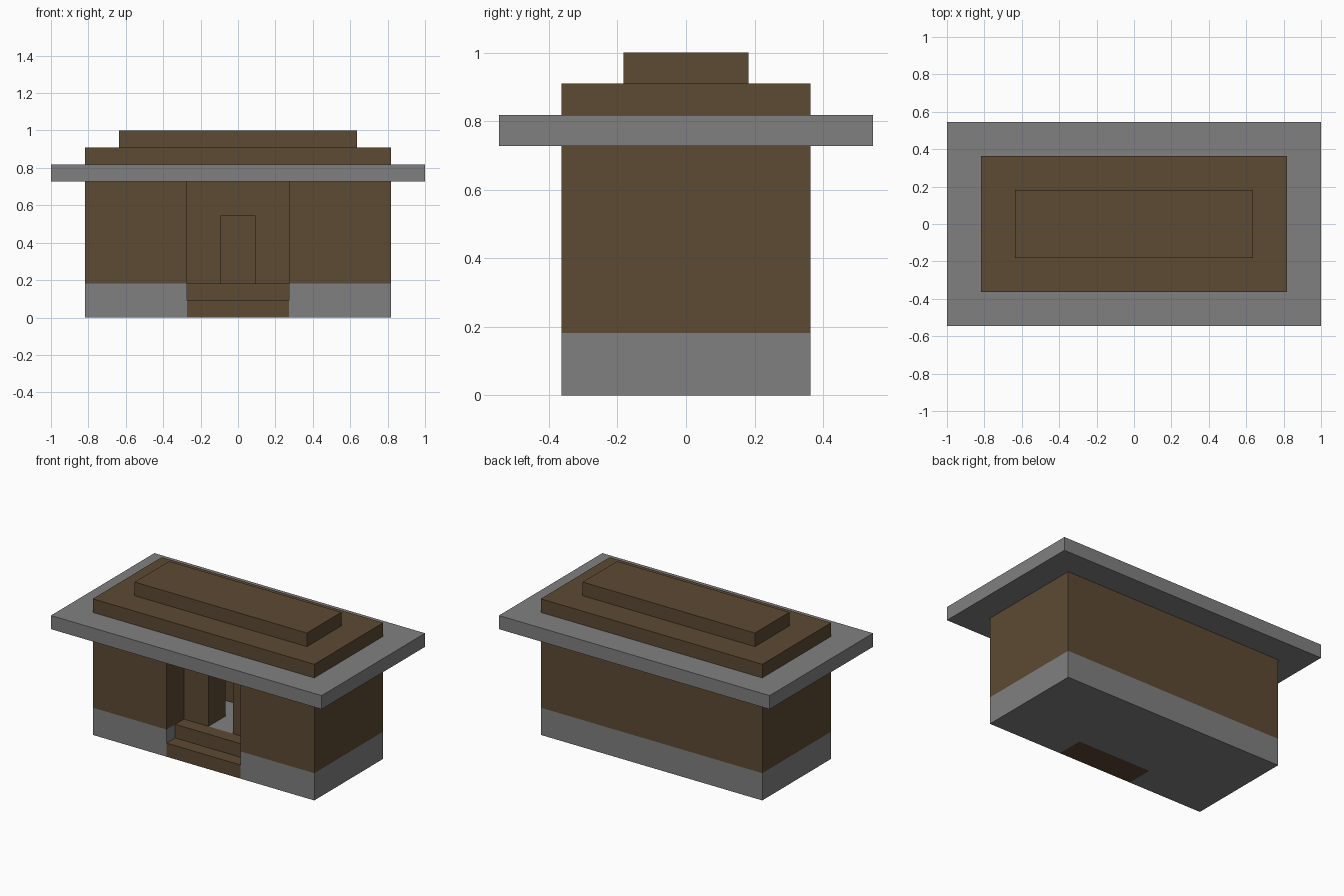
import bpy, bmesh

if "Cube" in bpy.data.objects:
    bpy.data.objects.remove(bpy.data.objects["Cube"])

U = 2 / 11  # one building block


def material(name, rgb):
    m = bpy.data.materials.new(name)
    m.diffuse_color = (*rgb, 1)
    m.use_nodes = True
    m.node_tree.nodes["Principled BSDF"].inputs["Base Color"].default_value = m.diffuse_color
    return m


brown = material("brown wood", (0.109, 0.067, 0.033))
grey = material("grey stone", (0.216, 0.216, 0.216))


def prism(name, outline, z0, z1, mat):
    """Extrude a plan outline (in blocks) from z0 to z1 (in blocks)."""
    bm = bmesh.new()
    face = bm.faces.new([bm.verts.new((x * U, y * U, z0 * U)) for x, y in outline])
    out = bmesh.ops.extrude_face_region(bm, geom=[face])
    top = [g for g in out["geom"] if isinstance(g, bmesh.types.BMVert)]
    bmesh.ops.translate(bm, verts=top, vec=(0, 0, (z1 - z0) * U))
    bmesh.ops.recalc_face_normals(bm, faces=bm.faces)
    me = bpy.data.meshes.new(name)
    bm.to_mesh(me)
    bm.free()
    me.materials.append(mat)
    ob = bpy.data.objects.new(name, me)
    bpy.context.collection.objects.link(ob)
    return ob


def box(name, x0, x1, y0, y1, z0, z1, mat):
    return prism(name, [(x0, y0), (x1, y0), (x1, y1), (x0, y1)], z0, z1, mat)


def mirrored(half):
    """Close a right-half outline with its mirror image in x."""
    return half + [(-x, y) for x, y in reversed(half)]


# stone foundation with a notch for the steps
prism("foundation", mirrored([(1.5, -1), (1.5, -2), (4.5, -2), (4.5, 2)]), 0, 1, grey)

# entrance steps
box("lower_step", -1.5, 1.5, -2, -1.5, 0, 0.5, brown)
box("upper_step", -1.5, 1.5, -1.5, -1, 0, 1, brown)

# hollow outer walls, open at the entrance
prism("outer_walls", mirrored([(3.5, 1), (3.5, -1), (1.5, -1), (1.5, -2),
                               (4.5, -2), (4.5, 2)]), 1, 4, brown)

# recessed door wall
for side, x in (("left", -1.5), ("right", 0.5)):
    box("door_jamb_" + side, x, x + 1, -1, 0, 1, 4, brown)
box("door_lintel", -0.5, 0.5, -1, 0, 3, 4, brown)

# stepped roof
box("roof_eaves", -5.5, 5.5, -3, 3, 4, 4.5, grey)
box("roof_middle", -4.5, 4.5, -2, 2, 4.5, 5, brown)
box("roof_top", -3.5, 3.5, -1, 1, 5, 5.5, brown)
